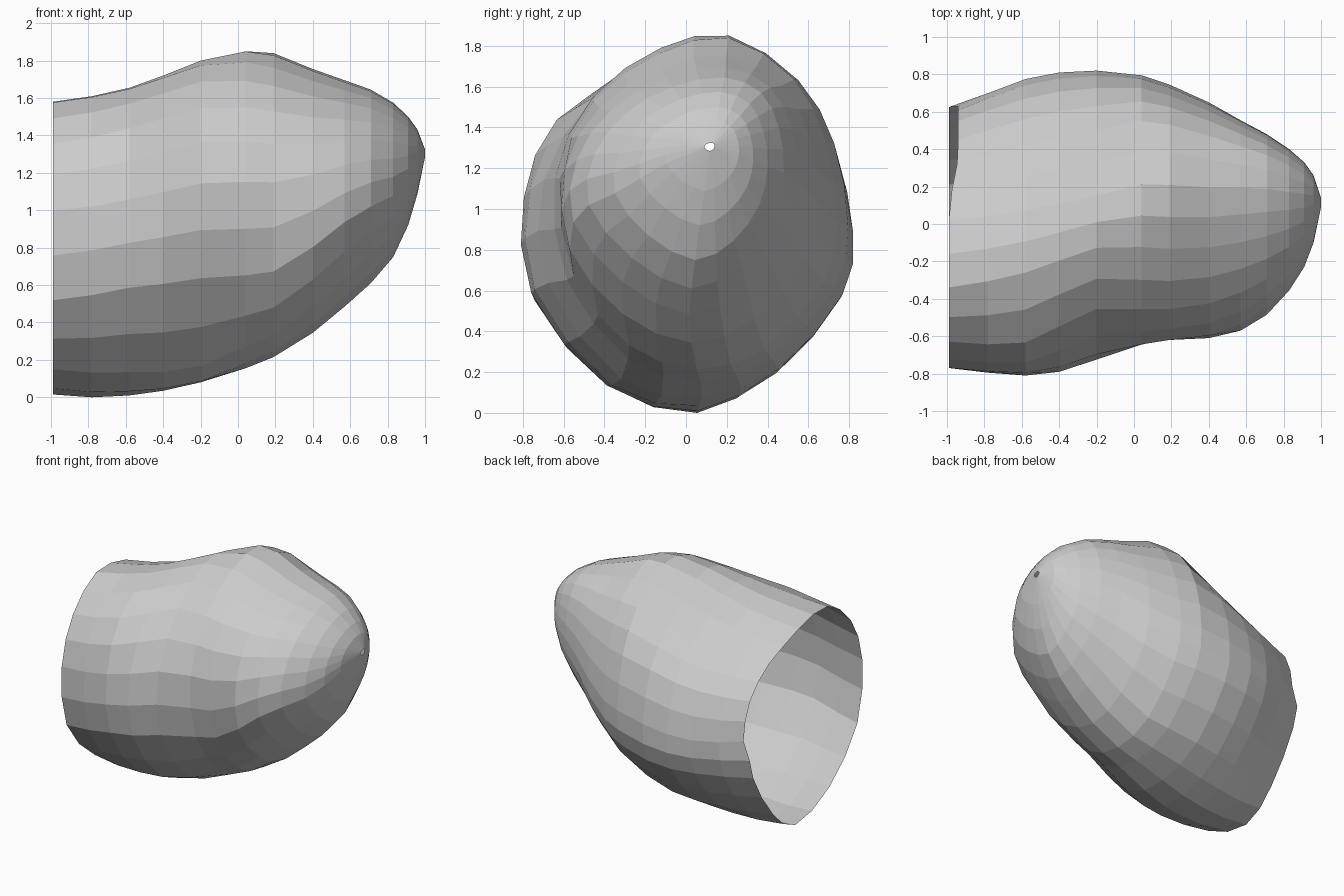
import bpy, bmesh
from mathutils import Vector

if "Cube" in bpy.data.objects:
    bpy.data.objects.remove(bpy.data.objects["Cube"])

# Cross-section shapes as (y, z) control points: open end, bulge, middle, front, nose
REAR = [(.06, .015), (.34, .21), (.58, .58), (.63, .88), (.55, 1.16), (.32, 1.37),
        (.02, 1.54), (-.34, 1.58), (-.63, 1.36), (-.77, 1.0), (-.71, .52), (-.36, .15)]
BULGE = [(.06, .01), (.42, .2), (.72, .57), (.775, .85), (.67, 1.19), (.42, 1.42),
         (.07, 1.61), (-.27, 1.65), (-.65, 1.44), (-.80, 1.06), (-.76, .59), (-.39, .14)]
MID = [(.06, .06), (.45, .2), (.77, .56), (.82, .86), (.72, 1.24), (.48, 1.49),
       (.12, 1.72), (-.15, 1.74), (-.48, 1.52), (-.74, 1.12), (-.73, .62), (-.35, .14)]
FRONT = [(.06, .18), (.4, .28), (.7, .62), (.77, .92), (.71, 1.32), (.55, 1.64),
         (.22, 1.85), (-.13, 1.77), (-.46, 1.53), (-.63, 1.14), (-.56, .65), (-.28, .3)]
NOSE = [(.03, .61), (.27, .73), (.43, .95), (.48, 1.18), (.455, 1.4), (.37, 1.57),
        (.19, 1.645), (-.06, 1.6), (-.29, 1.47), (-.44, 1.27), (-.47, 1.02), (-.26, .76)]

# Outline along the length: x, y min, y max, z min, z max
OUTLINE = [
    (-.99, -.77, .63, .015, 1.58), (-.78, -.795, .70, 0, 1.61),
    (-.58, -.81, .775, .01, 1.655), (-.4, -.79, .81, .035, 1.72),
    (-.2, -.725, .82, .08, 1.80), (.04, -.645, .795, .155, 1.85),
    (.19, -.62, .745, .215, 1.84), (.4, -.61, .65, .345, 1.755),
    (.57, -.57, .555, .485, 1.695), (.71, -.485, .48, .61, 1.645),
    (.83, -.355, .40, .75, 1.575), (.91, -.23, .33, .92, 1.50),
    (.96, -.10, .26, 1.09, 1.43), (1.0, .09, .14, 1.285, 1.325)]


def unit_box(points):
    """Scale a 2D outline to fill the unit square."""
    lo = [min(v[j] for v in points) for j in (0, 1)]
    hi = [max(v[j] for v in points) for j in (0, 1)]
    return [Vector([(v[j] - lo[j]) / (hi[j] - lo[j]) for j in (0, 1)]) for v in points]


def spline(points, steps=2):
    """Closed smooth curve through the points, scaled to the unit square."""
    p = [Vector(q) for q in points]
    n, out = len(p), []
    for i in range(n):
        a, b, c, d = p[i - 1], p[i], p[(i + 1) % n], p[(i + 2) % n]
        for k in range(steps):
            t = k / steps
            out.append(.5 * (2 * b + (c - a) * t + (2 * a - 5 * b + 4 * c - d) * t * t
                             + (3 * b - a - 3 * c + d) * t ** 3))
    return unit_box(out)


KEYS = [(x, spline(s)) for x, s in
        ((-.99, REAR), (-.62, BULGE), (-.25, MID), (.12, FRONT), (.25, FRONT),
         (.65, NOSE), (1.01, NOSE))]


def section(x):
    """Blend the two key shapes on either side of x."""
    for (x0, s0), (x1, s1) in zip(KEYS, KEYS[1:]):
        if x <= x1:
            t = (x - x0) / (x1 - x0)
            return unit_box([a.lerp(b, t) for a, b in zip(s0, s1)])


# Open cup-like shell, lofted ring by ring, with a tiny hole at the tip
bm = bmesh.new()
rings = []
for x, y0, y1, z0, z1 in OUTLINE:
    rings.append([bm.verts.new((x, y0 + u * (y1 - y0), z0 + v * (z1 - z0)))
                  for u, v in section(x)])
# The rim steps back a little at its upper rear side
for v in rings[0]:
    if v.co.y > .1 and v.co.z > .8:
        v.co.x += .05 * min(1, (v.co.y - .1) / .25)
for r0, r1 in zip(rings, rings[1:]):
    n = len(r0)
    for i in range(n):
        j = (i + 1) % n
        bm.faces.new((r0[i], r0[j], r1[j], r1[i]))
bmesh.ops.recalc_face_normals(bm, faces=bm.faces)
if sum(f.normal.dot(f.calc_center_median() - Vector((0, 0, .9))) for f in bm.faces) < 0:
    bmesh.ops.reverse_faces(bm, faces=bm.faces)

mesh = bpy.data.meshes.new("open_shell")
bm.to_mesh(mesh)
bm.free()
bpy.context.collection.objects.link(bpy.data.objects.new("open_shell", mesh))
